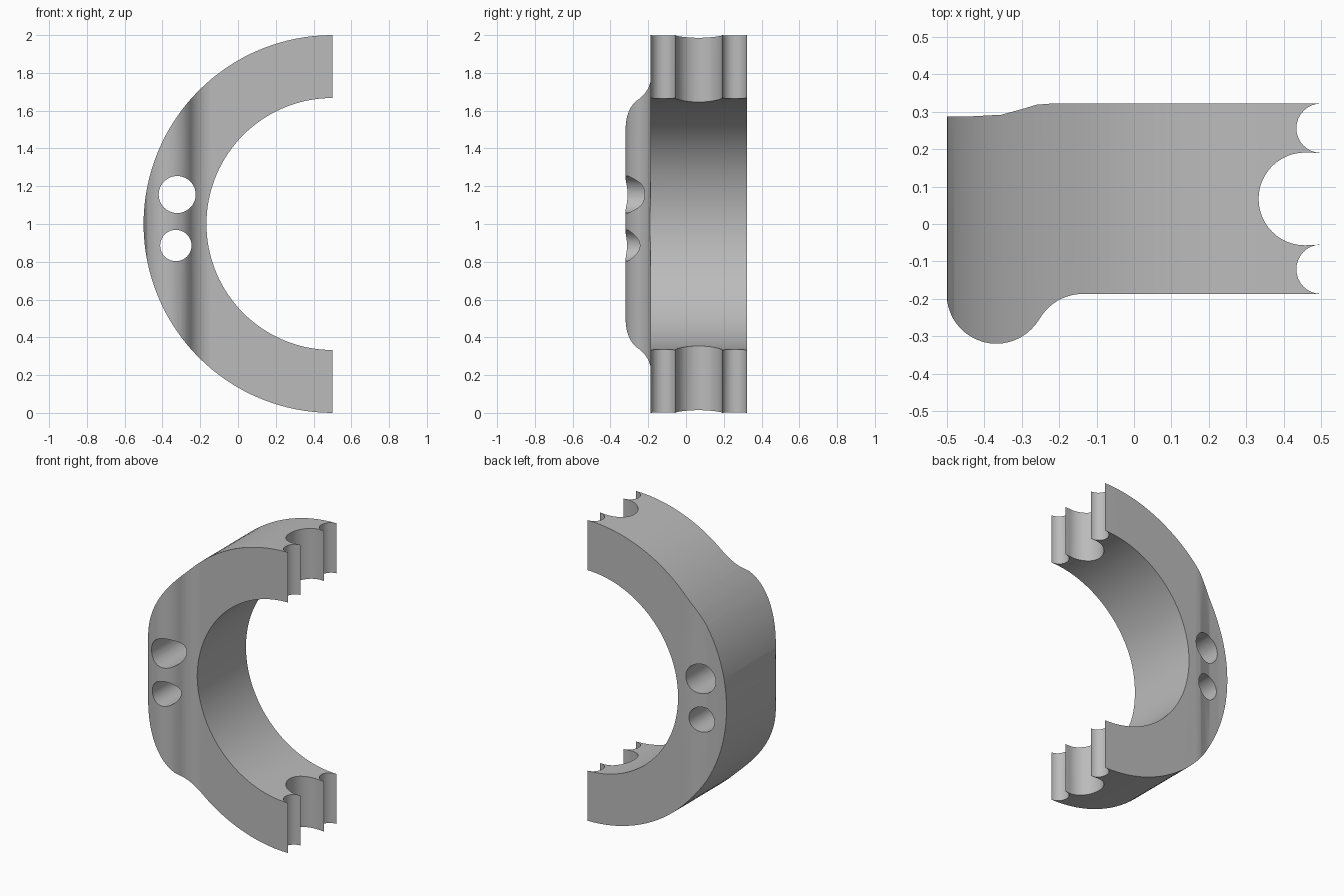
import bpy, bmesh
from math import sin, cos, radians, pi

cube = bpy.data.objects.get("Cube")
if cube:
    bpy.data.objects.remove(cube, do_unlink=True)


def arc(cx, cy, r, start, end, steps):
    """Points along a circular arc, angles in degrees."""
    angles = [radians(start + (end - start) * i / steps) for i in range(steps + 1)]
    return [(cx + r * cos(a), cy + r * sin(a)) for a in angles]


def prism(name, points, axis, low, high):
    """Extrude a closed outline along z, or an xz outline along y."""
    bm = bmesh.new()
    place = (lambda p, d: (p[0], p[1], d)) if axis == "z" else (lambda p, d: (p[0], d, p[1]))
    a = [bm.verts.new(place(p, low)) for p in points]
    b = [bm.verts.new(place(p, high)) for p in points]
    bm.faces.new(a)
    bm.faces.new(b)
    for i in range(len(a)):
        j = (i + 1) % len(a)
        bm.faces.new((a[i], a[j], b[j], b[i]))
    bmesh.ops.recalc_face_normals(bm, faces=bm.faces)
    mesh = bpy.data.meshes.new(name)
    bm.to_mesh(mesh)
    bm.free()
    obj = bpy.data.objects.new(name, mesh)
    bpy.context.collection.objects.link(obj)
    return obj


def circle(cx, cz, r, sides):
    return arc(cx, cz, r, 0, 360, sides)[:-1]


def boolean(obj, tool, operation):
    bpy.context.view_layer.objects.active = obj
    mod = obj.modifiers.new(operation.title(), "BOOLEAN")
    mod.operation, mod.solver, mod.object = operation, "EXACT", tool
    bpy.ops.object.modifier_apply(modifier=mod.name)
    bpy.data.objects.remove(tool, do_unlink=True)


# Plan outline: rounded front rib, stepped back, three scoops at the open end
front, back, r = -0.187, 0.322, 0.133
outline = [(-0.501, 0.288), (-0.43, 0.288), (-0.355, 0.292), (-0.3, 0.307), (-0.26, 0.319), (-0.22, back)]
outline += arc(0.5, 0.256, 0.066, 90, 270, 16)
outline += arc(0.457, 0.067, 0.124, 90, 270, 24)
outline += [(0.5, -0.055)]
outline += arc(0.5, -0.121, 0.066, 90, 270, 16)
outline += arc(-0.137, front - r, r, 90, 150, 10)
outline += arc(-0.368, front, r, -30, -180, 20)[1:]
clamp = prism("half_ring_clamp", outline, "z", -0.1, 2.1)

# Round ring shape, its bore and the two bolt holes
boolean(clamp, prism("ring_outer", circle(0.5, 1, 1, 128), "y", -0.6, 0.6), "INTERSECT")
boolean(clamp, prism("ring_bore", circle(0.5, 1, 0.667, 128), "y", -0.7, 0.7), "DIFFERENCE")
for z, x, radius in ((1.156, -0.322, 0.098), (0.886, -0.329, 0.083)):
    boolean(clamp, prism("bolt_hole", circle(x, z, radius, 40), "y", -0.8, 0.8), "DIFFERENCE")

# Plain grey metal
metal = bpy.data.materials.new("grey_metal")
metal.use_nodes = True
colour = (0.5, 0.5, 0.5, 1)
metal.diffuse_color = colour
metal.node_tree.nodes["Principled BSDF"].inputs["Base Color"].default_value = colour
clamp.data.materials.clear()
clamp.data.materials.append(metal)
for face in clamp.data.polygons:
    face.material_index = 0

# Smooth curves with crisp edges
bpy.ops.object.select_all(action="DESELECT")
clamp.select_set(True)
bpy.context.view_layer.objects.active = clamp
bpy.ops.object.shade_smooth_by_angle(angle=pi / 6)
weighted = clamp.modifiers.new("Weighted Normals", "WEIGHTED_NORMAL")
weighted.keep_sharp = True
